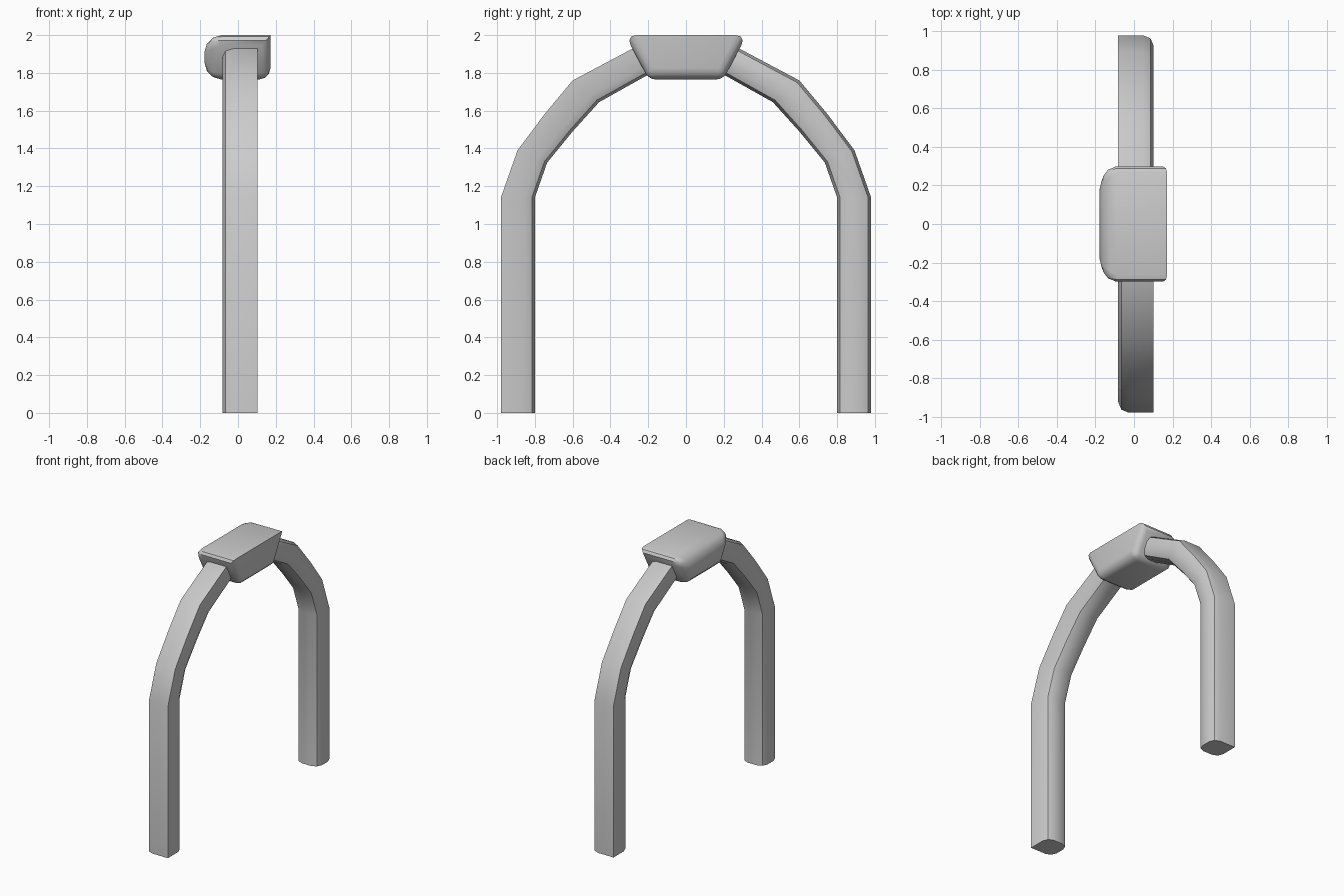
import bpy, bmesh, math

if "Cube" in bpy.data.objects:
    bpy.data.objects.remove(bpy.data.objects["Cube"])


def finish(name, bm, angle=40):
    bmesh.ops.recalc_face_normals(bm, faces=bm.faces)
    me = bpy.data.meshes.new(name)
    bm.to_mesh(me)
    bm.free()
    ob = bpy.data.objects.new(name, me)
    bpy.context.collection.objects.link(ob)
    bpy.ops.object.select_all(action='DESELECT')
    ob.select_set(True)
    bpy.context.view_layer.objects.active = ob
    return ob


# Arch outline in (y, z): outer point, inner point, from foot to crown
STATIONS = [((0.98, 0), (0.80, 0)), ((0.98, 1.14), (0.80, 1.14)),
            ((0.892, 1.39), (0.735, 1.325)), ((0.75, 1.58), (0.60, 1.49)),
            ((0.60, 1.76), (0.46, 1.645)), ((0.28, 1.93), (0.21, 1.785)),
            ((0.0, 1.97), (0.0, 1.83))]
HALF, R = 0.092, 0.055


def section():
    # (x, t) outline, t from inner 0 to outer 1; three rounded corners, one sharp
    depth = 0.18
    pts = []
    for cx, ct, start in ((-1, 0, 180), (1, 0, 270), (1, 1, 0), (-1, 1, 90)):
        if (cx, ct) == (1, 1):
            pts.append((HALF, 1.0))
            continue
        x0 = cx * (HALF - R)
        t0 = R if ct == 0 else depth - R
        for k in range(3):
            a = math.radians(start + 45 * k)
            pts.append((x0 + R * math.cos(a), (t0 + R * math.sin(a)) / depth))
    return pts


def arch_half(name, side):
    bm = bmesh.new()
    rings = []
    for (oy, oz), (iy, iz) in STATIONS:
        rings.append([bm.verts.new((0.01 - side * x, side * (iy + (oy - iy) * t),
                                    iz + (oz - iz) * t)) for x, t in section()])
    n = len(rings[0])
    for a, b in zip(rings, rings[1:]):
        for i in range(n):
            j = (i + 1) % n
            bm.faces.new((a[i], a[j], b[j], b[i]))
    bm.faces.new(rings[0])
    bm.faces.new(rings[-1])
    finish(name, bm)
    bpy.ops.object.shade_smooth_by_angle(angle=math.radians(40))


arch_half("front_arch_leg", -1)
arch_half("back_arch_leg", 1)

# Keystone: tapered block, every edge rounded except the top edge on +x
bm = bmesh.new()
bmesh.ops.create_cube(bm, size=1)
for v in bm.verts:
    top = v.co.z > 0
    v.co = (math.copysign(0.175, v.co.x) - 0.003,
            math.copysign(0.322 if top else 0.197, v.co.y), 2.0 if top else 1.765)
W = 0.09
layer = bm.edges.layers.float.new("bevel_weight_edge")
for e in bm.edges:
    m = (e.verts[0].co + e.verts[1].co) / 2
    if abs(m.y) < 0.01:                       # long edges
        w = 0.09 if m.x < 0 else (0 if m.z > 1.9 else 0.06)
    elif abs(m.x) < 0.01:                     # end edges
        w = 0.062 if m.z > 1.9 else 0.035
    else:                                     # sloping corner edges
        w = 0.08 if m.x < 0 else 0.045
    e[layer] = w / W
stone = finish("keystone", bm)
mod = stone.modifiers.new("rounding", 'BEVEL')
mod.width = W
mod.segments = 3
mod.limit_method = 'WEIGHT'
bpy.ops.object.modifier_apply(modifier="rounding")
bpy.ops.object.shade_smooth_by_angle(angle=math.radians(40))
